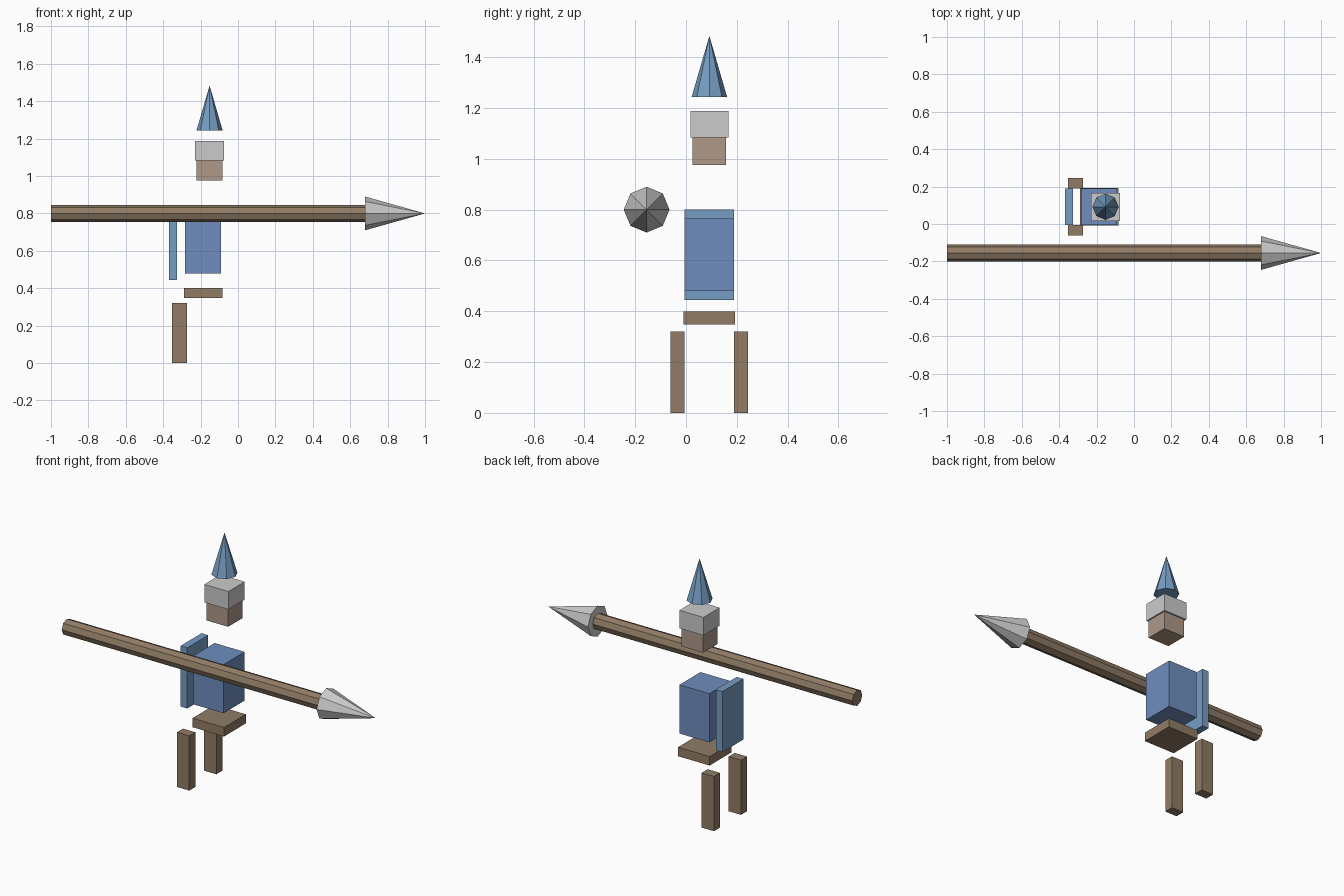
import bpy
from math import pi

if "Cube" in bpy.data.objects:
    bpy.data.objects.remove(bpy.data.objects["Cube"])

def material(name, rgb):
    m = bpy.data.materials.new(name)
    m.diffuse_color = (*rgb, 1)
    m.use_nodes = True
    m.node_tree.nodes["Principled BSDF"].inputs["Base Color"].default_value = m.diffuse_color
    return m

BLUE = material("tunic_blue", (0.16, 0.27, 0.52))
LIGHT = material("cloth_blue", (0.18, 0.34, 0.55))
BROWN = material("wood_brown", (0.28, 0.20, 0.13))
SKIN = material("skin", (0.43, 0.32, 0.25))

def box(name, x, y, z, mat=None):
    """Box from (min, max) ranges on each axis."""
    bpy.ops.mesh.primitive_cube_add(size=1, location=[(a + b) / 2 for a, b in (x, y, z)])
    ob = bpy.context.object
    ob.scale = [b - a for a, b in (x, y, z)]
    bpy.ops.object.transform_apply(location=False, rotation=False)
    finish(ob, name, mat)

def octagon_cone(name, r1, r2, length, loc, rot=(0, 0, 0), mat=None):
    bpy.ops.mesh.primitive_cone_add(vertices=8, radius1=r1, radius2=r2, depth=length,
                                    location=loc, rotation=rot)
    finish(bpy.context.object, name, mat)

def finish(ob, name, mat):
    ob.name = name
    if mat:
        ob.data.materials.append(mat)

CY = 0.092  # centre line of the figure

def across(half):
    return (CY - half, CY + half)

# Legs, one on each side of the centre line
for name, y in (("right_leg", (CY - 0.153, CY - 0.097)), ("left_leg", (CY + 0.097, CY + 0.153))):
    box(name, (-0.352, -0.273), y, (0, 0.32), BROWN)

# Hips, torso and back panel
box("hips", (-0.288, -0.084), across(0.101), (0.347, 0.40), BROWN)
box("torso", (-0.284, -0.09), across(0.097), (0.48, 0.765), BLUE)
box("cape", (-0.368, -0.325), across(0.097), (0.445, 0.80), LIGHT)

# Head, helmet and pointed hat
box("head", (-0.222, -0.082), across(0.066), (0.976, 1.083), SKIN)
box("helmet", (-0.23, -0.074), across(0.075), (1.083, 1.188))
octagon_cone("hat", 0.07, 0, 0.241, (-0.152, CY, 1.3635), mat=LIGHT)

# Lance pointing along +x
octagon_cone("lance_shaft", 0.046, 0.046, 1.68, (-0.16, -0.155, 0.80), (0, pi / 2, 0), BROWN)
octagon_cone("lance_tip", 0.09, 0, 0.32, (0.84, -0.155, 0.80), (0, pi / 2, 0))
